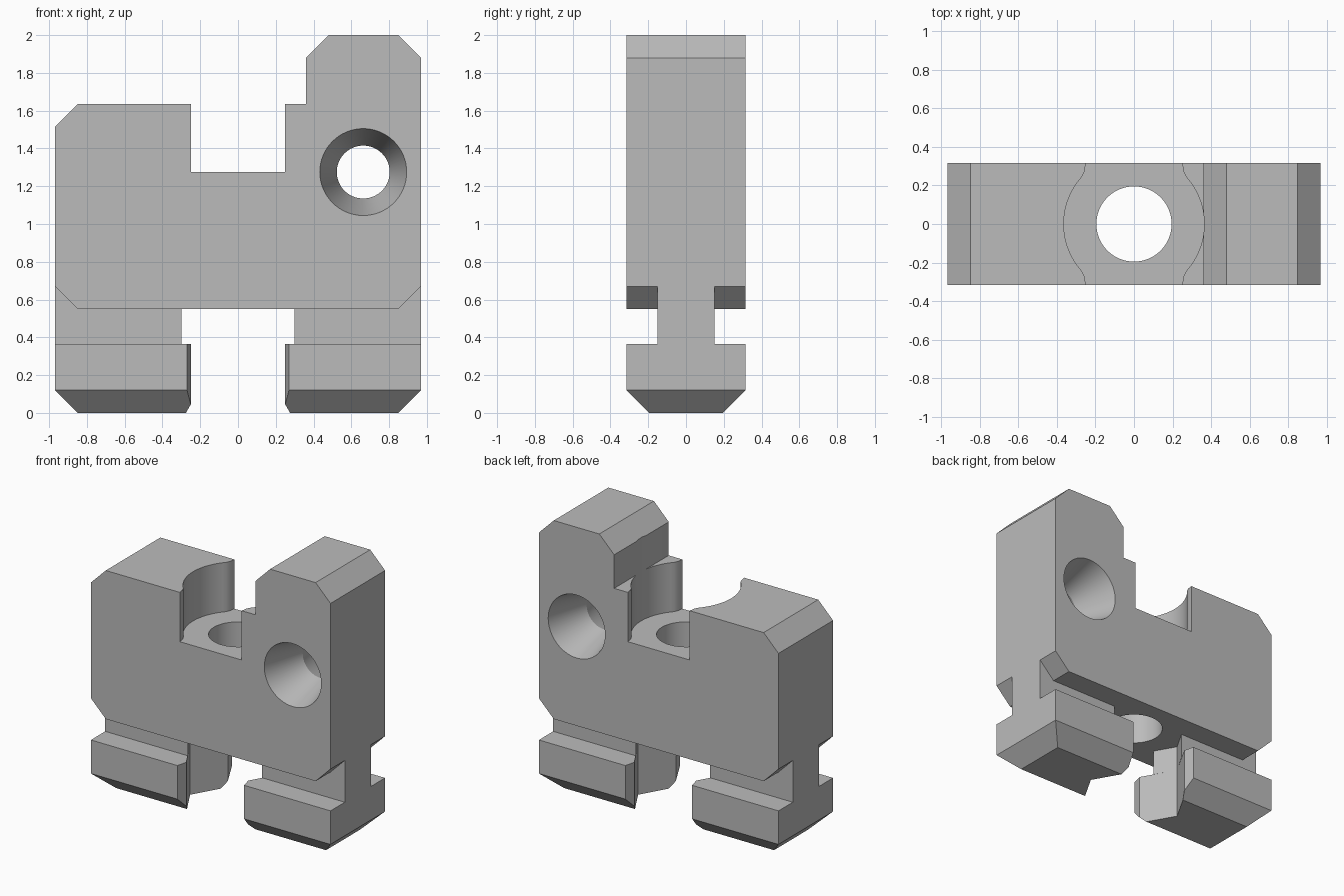
import bpy, bmesh, math
from mathutils import Vector

cube = bpy.data.objects.get("Cube")
if cube:
    bpy.data.objects.remove(cube, do_unlink=True)

HALF_X, HALF_Y, CHAMFER = 0.968, 0.315, 0.12

grey = bpy.data.materials.new("plain_grey")
grey.use_nodes = True
GREY = (0.5, 0.5, 0.5, 1)
grey.diffuse_color = GREY
grey.node_tree.nodes["Principled BSDF"].inputs["Base Color"].default_value = GREY


def make_object(name, bm):
    bmesh.ops.recalc_face_normals(bm, faces=bm.faces)
    mesh = bpy.data.meshes.new(name)
    bm.to_mesh(mesh)
    bm.free()
    mesh.materials.append(grey)
    obj = bpy.data.objects.new(name, mesh)
    bpy.context.collection.objects.link(obj)
    return obj


def prism(points, offset):
    """Closed prism: a polygon of 3D points pushed along an offset."""
    bm = bmesh.new()
    face = bm.faces.new([bm.verts.new(p) for p in points])
    moved = bmesh.ops.extrude_face_region(bm, geom=[face], use_keep_orig=True)
    verts = [g for g in moved["geom"] if isinstance(g, bmesh.types.BMVert)]
    bmesh.ops.translate(bm, verts=verts, vec=offset)
    return bm


def plan_prism(points, z0, z1):
    return prism([(x, y, z0) for x, y in points], (0, 0, z1 - z0))


def circle(radius, segments=64):
    steps = [2 * math.pi * i / segments for i in range(segments)]
    return [(radius * math.cos(a), radius * math.sin(a)) for a in steps]


def cut(obj, cutter):
    mod = obj.modifiers.new(cutter.name, 'BOOLEAN')
    mod.operation = 'DIFFERENCE'
    mod.solver = 'EXACT'
    mod.object = cutter
    bpy.context.view_layer.objects.active = obj
    bpy.ops.object.modifier_apply(modifier=mod.name)
    bpy.data.objects.remove(cutter, do_unlink=True)


# Main body: stepped profile with chamfered corners
inner, c = HALF_X - CHAMFER, CHAMFER
profile = [(-inner, 0.55), (inner, 0.55), (HALF_X, 0.55 + c), (HALF_X, 2 - c),
           (inner, 2), (0.48, 2), (0.36, 2 - c), (0.36, 1.635),
           (-inner, 1.635), (-HALF_X, 1.635 - c), (-HALF_X, 0.55 + c)]
body = make_object("body", prism([(x, -HALF_Y, z) for x, z in profile],
                                 (0, 2 * HALF_Y, 0)))

# Top pocket: a slot that flares into a round recess
side = [(0.25, -0.4), (0.25, -0.315), (0.256, -0.275), (0.268, -0.248)]
for i in range(-20, 21):
    a = math.radians(39) * i / 20
    side.append((0.364 * math.cos(a), 0.364 * math.sin(a)))
side += [(x, -y) for x, y in reversed(side[:4])]
outline = side + [(-x, -y) for x, y in side]
cut(body, make_object("pocket_cutter", plan_prism(outline, 1.275, 1.9)))

# Upright bolt hole
cut(body, make_object("bolt_cutter", plan_prism(circle(0.195), 0.4, 1.5)))

# Cross hole, tapering from both faces to the middle
bm = bmesh.new()
rings = []
for y, r in [(-HALF_Y - 0.035, 0.24), (0, 0.14), (HALF_Y + 0.035, 0.24)]:
    rings.append([bm.verts.new((0.663 + px, y, 1.275 + pz)) for px, pz in circle(r)])
for lower, upper in zip(rings, rings[1:]):
    for i in range(len(lower)):
        j = (i + 1) % len(lower)
        bm.faces.new((lower[i], lower[j], upper[j], upper[i]))
bm.faces.new(rings[0])
bm.faces.new(rings[-1])
cut(body, make_object("cross_hole_cutter", bm))

# Neck and foot on each side, with a hexagonal clearance between them
neck_plan = [(HALF_X, -0.15), (HALF_X, 0.15), (0.3, 0.15), (0.387, 0), (0.3, -0.15)]
foot_plan = [(HALF_X, -HALF_Y), (HALF_X, HALF_Y), (0.27, HALF_Y), (0.25, 0.24),
             (0.387, 0), (0.25, -0.24), (0.27, -HALF_Y)]
for label, s in (("left", 1), ("right", -1)):
    make_object(label + "_neck",
                plan_prism([(s * x, y) for x, y in neck_plan], 0.365, 0.55 + c))
    bm = plan_prism([(s * x, y) for x, y in foot_plan], 0, 0.365)
    # Bevel the lower outer edges of the foot
    for out in (Vector((0, -1, 0)), Vector((0, 1, 0)), Vector((s, 0, 0))):
        reach = HALF_X if out.x else HALF_Y
        sliced = bmesh.ops.bisect_plane(
            bm, geom=bm.verts[:] + bm.edges[:] + bm.faces[:], dist=1e-5,
            plane_co=out * reach + Vector((0, 0, c)),
            plane_no=out - Vector((0, 0, 1)), clear_outer=True)
        rim = [g for g in sliced["geom_cut"] if isinstance(g, bmesh.types.BMEdge)]
        bmesh.ops.contextual_create(bm, geom=rim)
    make_object(label + "_foot", bm)

# Smooth the round walls and keep the machined edges sharp
bpy.ops.object.select_all(action='DESELECT')
body.select_set(True)
bpy.context.view_layer.objects.active = body
bpy.ops.object.shade_smooth_by_angle(angle=math.radians(25))
